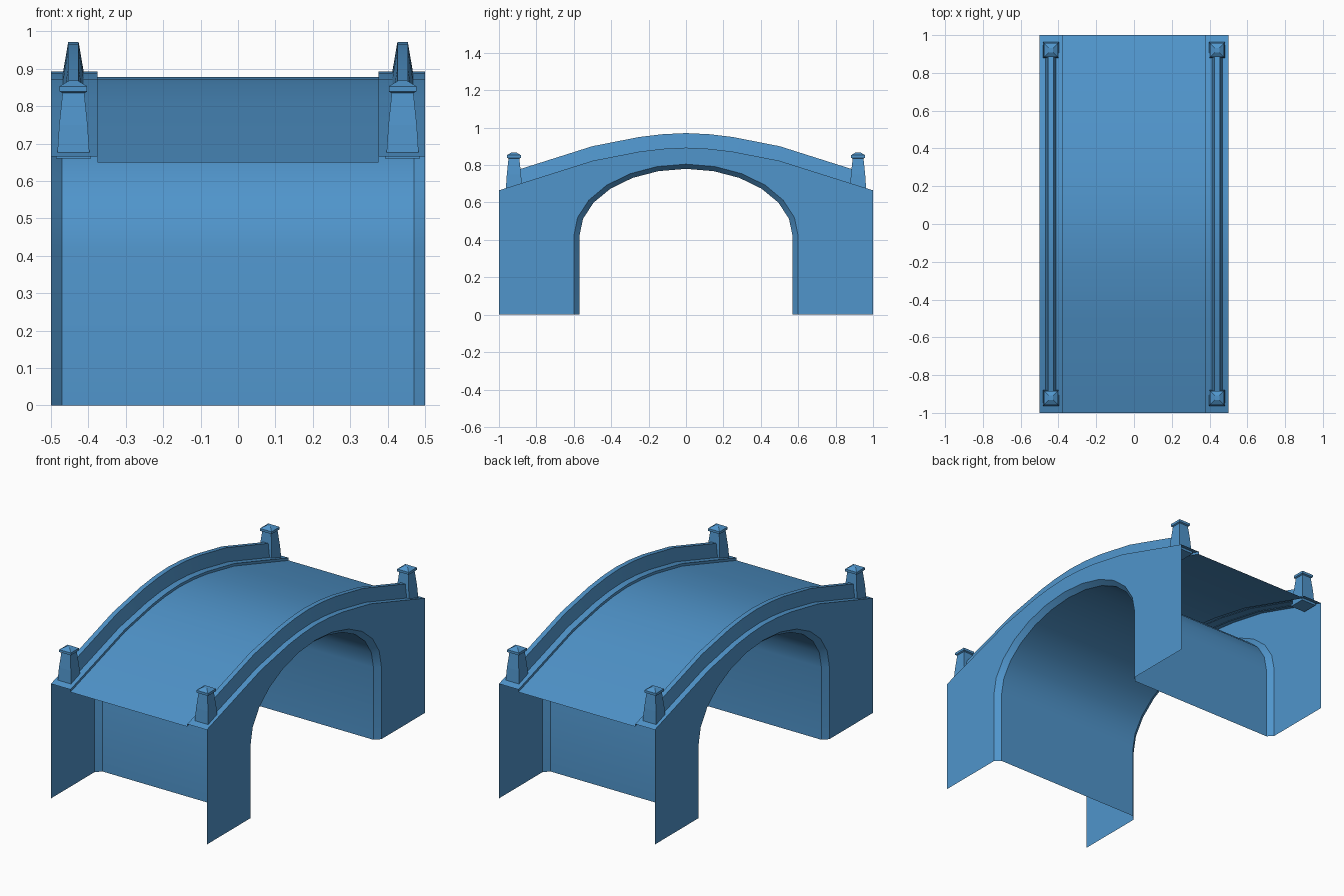
import bpy, bmesh, math

cube = bpy.data.objects.get("Cube")
if cube:
    bpy.data.objects.remove(cube, do_unlink=True)

blue = bpy.data.materials.new("stone_blue")
blue.use_nodes = True
colour = (0.08, 0.30, 0.60, 1)
blue.diffuse_color = colour
blue.node_tree.nodes["Principled BSDF"].inputs["Base Color"].default_value = colour


def finish(name, bm, smooth=False):
    mesh = bpy.data.meshes.new(name)
    bm.to_mesh(mesh)
    bm.free()
    mesh.materials.append(blue)
    obj = bpy.data.objects.new(name, mesh)
    bpy.context.collection.objects.link(obj)
    if smooth:
        bpy.ops.object.select_all(action='DESELECT')
        obj.select_set(True)
        bpy.context.view_layer.objects.active = obj
        bpy.ops.object.shade_smooth_by_angle(angle=math.radians(30))
    return obj


def loft(name, sections, ring=False, smooth=False):
    """Skin between matching rows of points; rings also get end caps."""
    bm = bmesh.new()
    rows = [[bm.verts.new(p) for p in s] for s in sections]
    n = len(rows[0])
    for a, b in zip(rows, rows[1:]):
        for i in range(n if ring else n - 1):
            j = (i + 1) % n
            bm.faces.new((a[i], a[j], b[j], b[i]))
    if ring:
        bm.faces.new(rows[0][::-1])
        bm.faces.new(rows[-1])
    return finish(name, bm, smooth)


# Humped deck line: (distance from the middle, rise above the ends)
half_hump = [(1, 0), (0.5, 0.158), (0.25, 0.207), (0.125, 0.222)]
hump = [(-y, h) for y, h in half_hump] + [(0, 0.228)] + [(y, h) for y, h in half_hump[::-1]]
ROAD, CURB = 0.65, 0.665


def deck_row(x, base, line=hump):
    return [(x, y, base + h) for y, h in line]


def arch_row(x, a, b):
    """Straight legs with a half ellipse above them."""
    curve = [(x, -a * math.cos(math.pi * i / 12), 0.42 + b * math.sin(math.pi * i / 12))
             for i in range(13)]
    return [(x, -a, 0)] + curve + [(x, a, 0)]


# Road surface
loft("road", [deck_row(0.375, ROAD), deck_row(-0.375, ROAD)], smooth=True)

# Arch barrel with chamfered mouths
loft("arch_barrel", [arch_row(-0.5, 0.6, 0.385), arch_row(-0.47, 0.57, 0.36),
                     arch_row(0.47, 0.57, 0.36), arch_row(0.5, 0.6, 0.385)], smooth=True)

# The parapet follows the deck between the posts
rail_line = [(-0.92, 0.025)] + hump[1:-1] + [(0.92, 0.025)]

# Post outline: (height, half width)
post_levels = [(0.66, 0.047), (0.672, 0.047), (0.674, 0.043), (0.75, 0.038),
               (0.835, 0.029), (0.839, 0.037), (0.853, 0.037), (0.868, 0.012)]

for side, s in (("left", 1), ("right", -1)):
    # Flat side wall around the arch
    bm = bmesh.new()
    outline = [(s * 0.5, -1, 0)] + deck_row(s * 0.5, CURB) + [(s * 0.5, 1, 0)]
    outline += arch_row(s * 0.5, 0.6, 0.385)[::-1]
    wall = bm.faces.new([bm.verts.new(p) for p in outline])
    wall.normal_update()
    if wall.normal.x * s < 0:
        wall.normal_flip()
    finish(side + "_wall", bm)

    # Raised curb
    rows = [deck_row(s * 0.5, CURB), deck_row(s * 0.375, CURB), deck_row(s * 0.375, ROAD)]
    loft(side + "_curb", rows[::s], smooth=True)

    # Tapered parapet
    c = s * 0.44
    loft(side + "_parapet",
         [deck_row(c + dx, CURB + dz, rail_line)
          for dx, dz in ((0.028, -0.004), (0.014, 0.078), (-0.014, 0.078), (-0.028, -0.004))],
         smooth=True)

    # Capped end posts
    for end, y in (("front", -0.92), ("back", 0.92)):
        rings = [[(c + u * r, y + v * r, z) for u, v in ((-1, -1), (1, -1), (1, 1), (-1, 1))]
                 for z, r in post_levels]
        loft(f"{end}_{side}_post", rings, ring=True)
